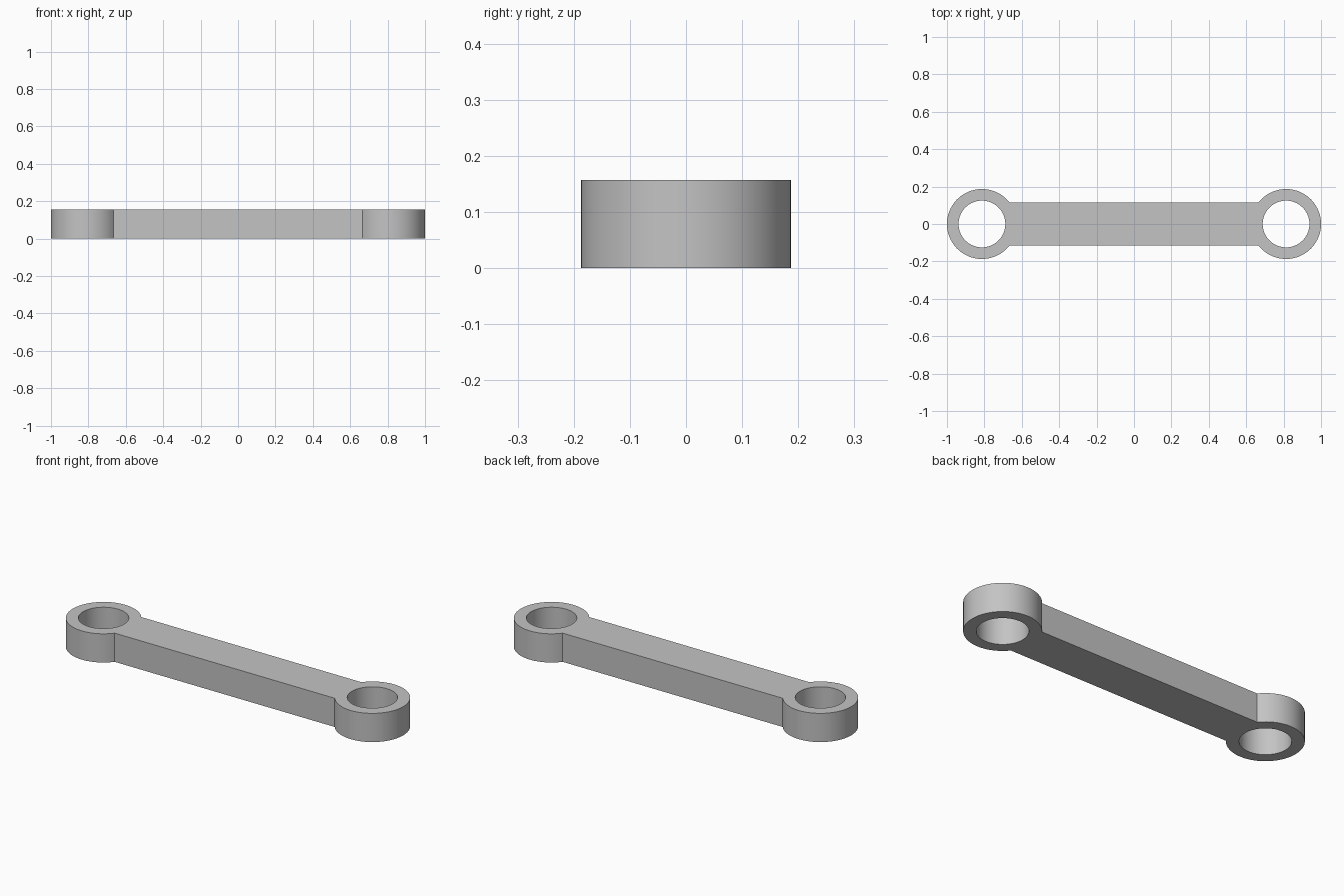
import bpy
import bmesh
import math

cube = bpy.data.objects.get("Cube")
if cube:
    bpy.data.objects.remove(cube, do_unlink=True)

HEIGHT = 0.157
EYE_R = 0.187        # outer radius of each eye
HOLE_R = 0.125
EYE_X = 1 - EYE_R
HALF_WIDTH = 0.115   # half the width of the bar
SEGMENTS = 64

grey = bpy.data.materials.new("light grey")
grey.use_nodes = True
grey.diffuse_color = (0.55, 0.55, 0.55, 1)
grey.node_tree.nodes["Principled BSDF"].inputs["Base Color"].default_value = (0.55, 0.55, 0.55, 1)


def arc(cx, radius, start, end, steps):
    return [(cx + radius * math.cos(start + (end - start) * i / steps),
             radius * math.sin(start + (end - start) * i / steps))
            for i in range(steps + 1)]


# Outline: an arc around each eye, joined by the straight bar sides
neck = math.pi - math.asin(HALF_WIDTH / EYE_R)
left_arc = arc(EYE_X, EYE_R, -neck, neck, SEGMENTS)
right_arc = [(-x, -y) for x, y in left_arc]
holes = [arc(cx, HOLE_R, 0, 2 * math.pi, SEGMENTS)[:-1] for cx in (-EYE_X, EYE_X)]

# Filled profile with both holes, extruded to full height
profile = bpy.data.curves.new("link_bar", "CURVE")
profile.dimensions = "2D"
profile.fill_mode = "BOTH"
profile.extrude = HEIGHT / 2
for loop in [left_arc + right_arc] + holes:
    spline = profile.splines.new("POLY")
    spline.points.add(len(loop) - 1)
    for point, (x, y) in zip(spline.points, loop):
        point.co = (x, y, 0, 1)
    spline.use_cyclic_u = True

link = bpy.data.objects.new("link_bar", profile)
bpy.context.collection.objects.link(link)
bpy.context.view_layer.objects.active = link
link.select_set(True)
bpy.ops.object.convert(target="MESH")
link = bpy.context.object

# Weld caps to walls and stand the bar on the ground
bm = bmesh.new()
bm.from_mesh(link.data)
bmesh.ops.remove_doubles(bm, verts=bm.verts, dist=0.0001)
bmesh.ops.translate(bm, verts=bm.verts, vec=(0, 0, HEIGHT / 2))
bmesh.ops.recalc_face_normals(bm, faces=bm.faces)
bm.to_mesh(link.data)
bm.free()

link.data.materials.clear()
link.data.materials.append(grey)
bpy.ops.object.shade_smooth_by_angle(angle=math.radians(30))
